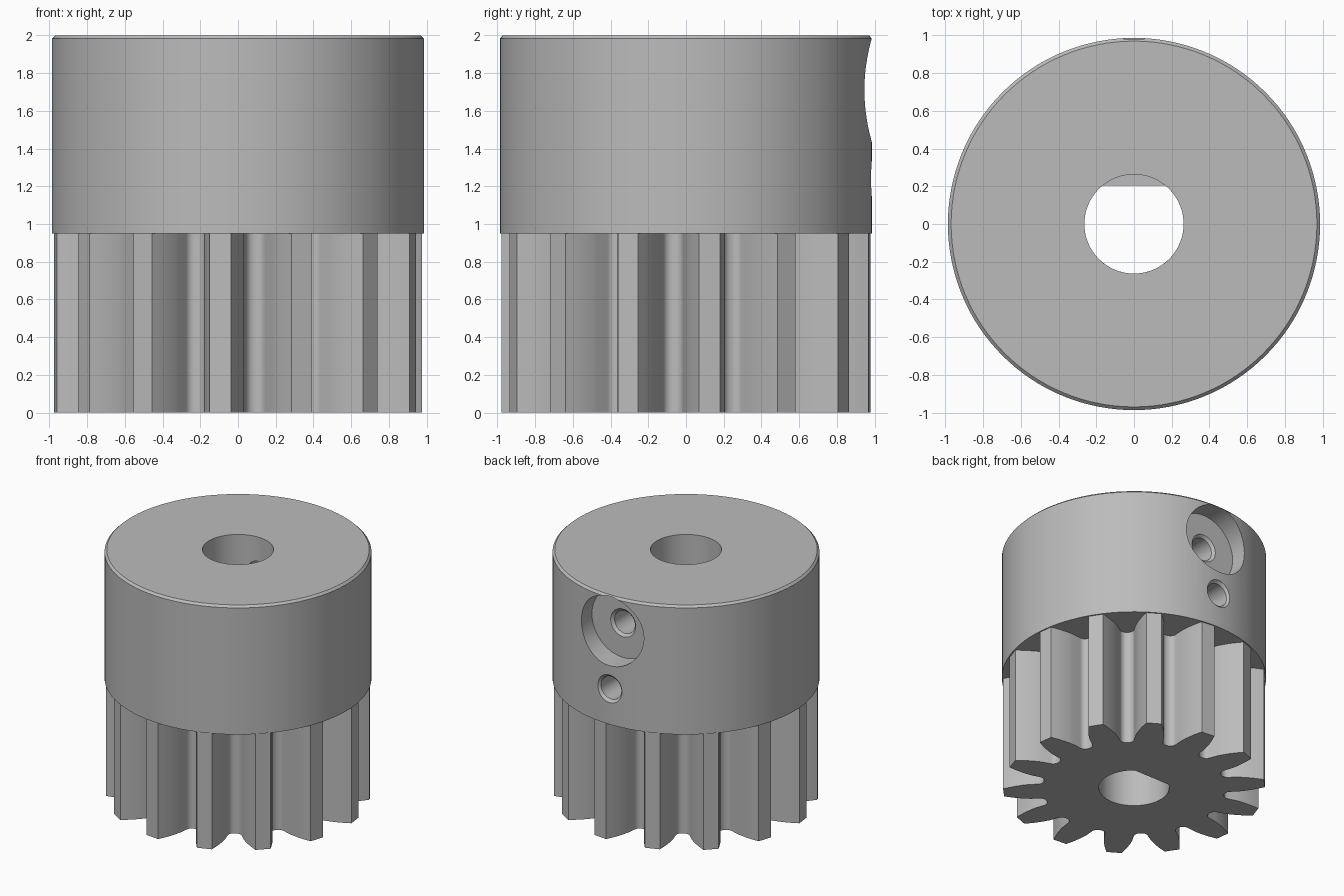
import bpy, bmesh, math
from mathutils import Matrix

cube = bpy.data.objects.get("Cube")
if cube:
    bpy.data.objects.remove(cube, do_unlink=True)

# Single metal colour
metal = bpy.data.materials.new("plain grey metal")
metal.use_nodes = True
GREY = (0.5, 0.5, 0.5, 1)
metal.diffuse_color = GREY
metal.node_tree.nodes["Principled BSDF"].inputs["Base Color"].default_value = GREY

HUB_Z, TOP_Z = 0.95, 2.0
BORE_R, FLAT_Y = 0.263, 0.205
TEETH, FIRST_TOOTH = 14, math.radians(-95.5)


def finish(name, bm):
    """Turn a bmesh into a scene object."""
    bmesh.ops.recalc_face_normals(bm, faces=bm.faces)
    mesh = bpy.data.meshes.new(name)
    bm.to_mesh(mesh)
    bm.free()
    mesh.materials.append(metal)
    obj = bpy.data.objects.new(name, mesh)
    bpy.context.collection.objects.link(obj)
    return obj


def lathe(name, profile, steps, closed=False, matrix=None):
    """Revolve (radius, height) points about z."""
    bm = bmesh.new()
    verts = [bm.verts.new((r, 0, z)) for r, z in profile]
    edges = [bm.edges.new(pair) for pair in zip(verts, verts[1:])]
    if closed:
        edges.append(bm.edges.new((verts[-1], verts[0])))
    bmesh.ops.spin(bm, geom=verts + edges, cent=(0, 0, 0), axis=(0, 0, 1),
                   angle=math.tau, steps=steps)
    bmesh.ops.remove_doubles(bm, verts=bm.verts, dist=1e-5)
    if matrix:
        bm.transform(matrix)
    return finish(name, bm)


def prism(name, outline, z0, z1):
    """Extrude a closed xy outline from z0 to z1."""
    bm = bmesh.new()
    face = bm.faces.new([bm.verts.new((x, y, z0)) for x, y in outline])
    top = bmesh.ops.extrude_face_region(bm, geom=[face])["geom"]
    bmesh.ops.translate(bm, vec=(0, 0, z1 - z0),
                        verts=[g for g in top if isinstance(g, bmesh.types.BMVert)])
    return finish(name, bm)


def carve(target, cutters):
    """Subtract the cutters, bake the result and remove them."""
    for cutter in cutters:
        cutter.hide_render = True
        mod = target.modifiers.new("cut", "BOOLEAN")
        mod.operation, mod.solver, mod.object = "DIFFERENCE", "EXACT", cutter
    bpy.context.view_layer.update()
    graph = bpy.context.evaluated_depsgraph_get()
    baked = bpy.data.meshes.new_from_object(target.evaluated_get(graph))
    target.modifiers.clear()
    target.data = baked
    baked.materials.clear()
    baked.materials.append(metal)
    baked.polygons.foreach_set("material_index", [0] * len(baked.polygons))
    for cutter in cutters:
        bpy.data.objects.remove(cutter, do_unlink=True)


# Hub: bored collar with a small top chamfer
hub = lathe("hub_collar", [(BORE_R, HUB_Z), (0.987, HUB_Z), (0.987, 1.983),
                           (0.97, TOP_Z), (BORE_R, TOP_Z)], 128, closed=True)


# Screw holes run from the back into the bore, with countersunk mouths
def screw_hole(name, z, profile):
    along_y = Matrix.Translation((0, 0, z)) @ Matrix.Rotation(-math.pi / 2, 4, "X")
    return lathe(name, profile, 48, matrix=along_y)


upper_hole = screw_hole("upper_hole_cutter", 1.71, [
    (0, 0.1), (0.092, 0.1), (0.092, 0.79), (0.113, 0.81),
    (0.282, 0.81), (0.282, 1.2), (0, 1.2)])
lower_hole = screw_hole("lower_hole_cutter", 1.24, [
    (0, 0.1), (0.092, 0.1), (0.092, 0.965), (0.113, 0.985),
    (0.113, 1.2), (0, 1.2)])
carve(hub, [upper_hole, lower_hole])

# Pinion: half a tooth as (radius, half width), ending in a root fillet
half_tooth = [(0.978, 0.057), (0.945, 0.069), (0.91, 0.081), (0.87, 0.092),
              (0.83, 0.101), (0.79, 0.107)]
FILLET, ROOT = 0.038, 0.68
for i in range(7):
    t = math.pi / 2 * i / 6
    half_tooth.append((ROOT + FILLET * (1 - math.sin(t)),
                       0.109 + FILLET * (1 - math.cos(t))))

outline = []
for k in range(TEETH):
    middle = FIRST_TOOTH + k * math.tau / TEETH
    sides = [(r, -w) for r, w in reversed(half_tooth)] + half_tooth
    for r, w in sides:
        a = middle + w / r
        outline.append((r * math.cos(a), r * math.sin(a)))
pinion = prism("toothed_pinion", outline, 0, HUB_Z)

# D-shaped bore through the pinion
start = math.asin(FLAT_Y / BORE_R)
sweep = math.pi + 2 * start
bore = [(BORE_R * math.cos(start - sweep * i / 64), BORE_R * math.sin(start - sweep * i / 64))
        for i in range(65)]
carve(pinion, [prism("bore_cutter", bore, -0.2, HUB_Z + 0.2)])

# Smooth curved walls, keep edges crisp
bpy.ops.object.select_all(action="DESELECT")
for obj in (hub, pinion):
    obj.select_set(True)
    bpy.context.view_layer.objects.active = obj
bpy.ops.object.shade_smooth_by_angle(angle=math.radians(28))
